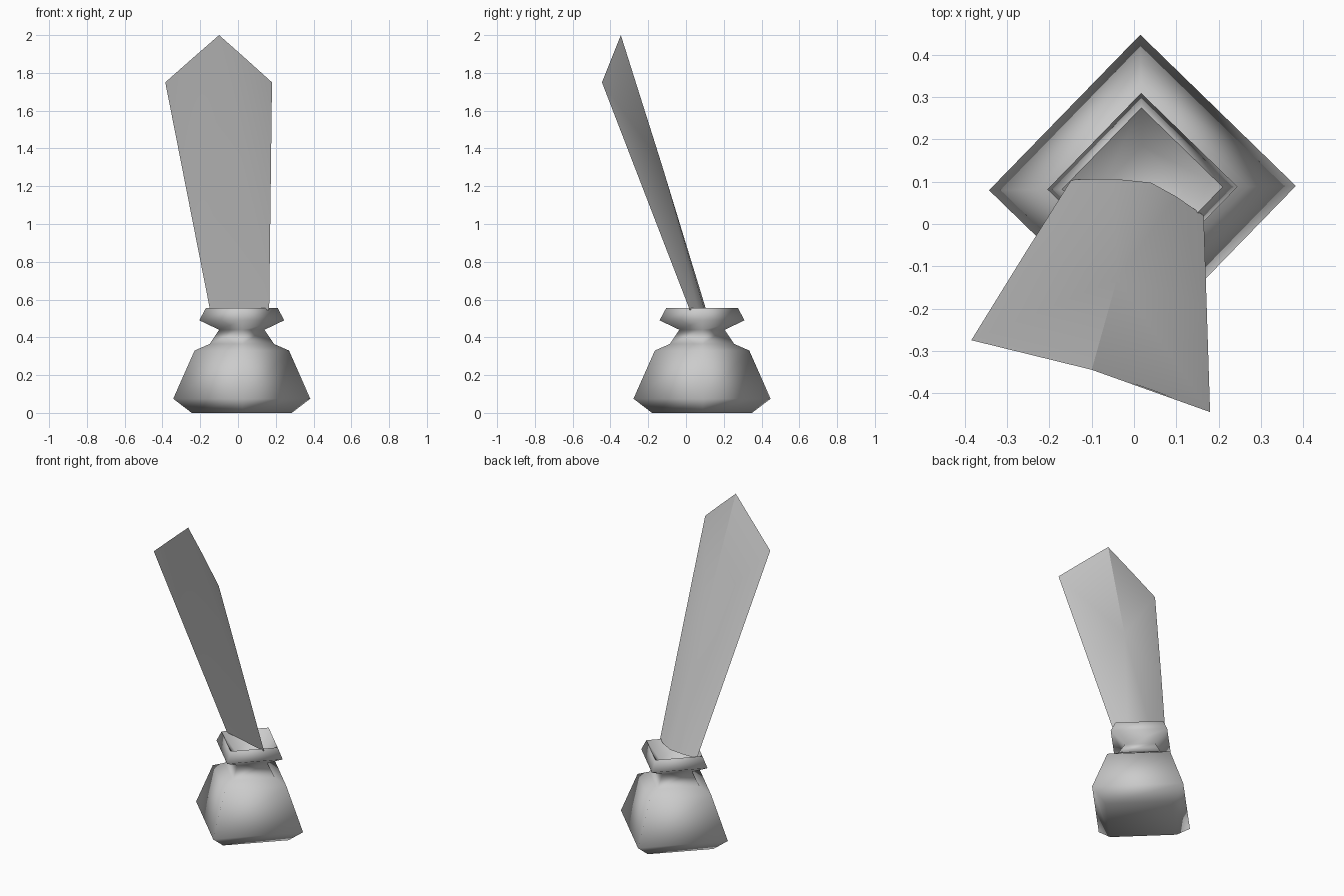
import bpy, bmesh, math

if "Cube" in bpy.data.objects:
    bpy.data.objects.remove(bpy.data.objects["Cube"])


def make_object(name, bm, angle):
    bmesh.ops.recalc_face_normals(bm, faces=bm.faces)
    mesh = bpy.data.meshes.new(name)
    bm.to_mesh(mesh)
    bm.free()
    ob = bpy.data.objects.new(name, mesh)
    bpy.context.collection.objects.link(ob)
    bpy.ops.object.select_all(action='DESELECT')
    ob.select_set(True)
    bpy.context.view_layer.objects.active = ob
    bpy.ops.object.shade_smooth_by_angle(angle=math.radians(angle))
    return ob


# Four-sided ink pot with a sunken mouth: (radius, height) profile turned about its own axis
profile = [(0.265, 0), (0.363, 0.075), (0.25, 0.33), (0.17, 0.365),
           (0.12, 0.44), (0.225, 0.49), (0.19, 0.555), (0.10, 0.46)]
cx, cy, turn = 0.02, 0.085, math.radians(0.8)
bm = bmesh.new()
rings = []
for r, z in profile:
    angles = [turn + k * math.pi / 2 for k in range(4)]
    rings.append([bm.verts.new((cx + r * math.cos(a), cy + r * math.sin(a), z)) for a in angles])
for lo, hi in zip(rings, rings[1:]):
    for k in range(4):
        n = (k + 1) % 4
        bm.faces.new((lo[k], lo[n], hi[n], hi[k]))
bm.faces.new(rings[0])
bm.faces.new(rings[-1])
make_object("ink_pot", bm, 100)

# Leaning feather: flat front, ridged back, pointed tip
points = {
    "left": (-0.385, -0.275, 1.75), "mid_l": (-0.24, -0.31, 1.878),
    "tip": (-0.10, -0.345, 2.0), "mid_r": (0.04, -0.392, 1.876),
    "right": (0.18, -0.445, 1.75), "ridge": (-0.04, -0.13, 1.32),
    "side_l": (-0.257, -0.068, 1.1), "side_r": (0.172, -0.194, 1.1),
    "b1": (-0.148, 0.105, 0.545), "b2": (-0.05, 0.107, 0.545),
    "b3": (0.04, 0.098, 0.545), "b4": (0.10, 0.065, 0.545),
    "b5": (0.165, 0.02, 0.545),
}
faces = [
    # back
    "left mid_l ridge", "mid_l tip ridge", "tip mid_r ridge", "mid_r right ridge",
    "side_l left ridge", "side_l ridge b2", "side_l b2 b1", "ridge b3 b2",
    "right side_r ridge", "side_r b4 ridge", "ridge b4 b3", "side_r b5 b4",
    # concave front and foot
    "left b1 tip", "tip b1 b5", "tip b5 right", "b1 b2 b3 b4 b5",
]
bm = bmesh.new()
v = {key: bm.verts.new(co) for key, co in points.items()}
for f in faces:
    bm.faces.new([v[key] for key in f.split()])
make_object("quill_feather", bm, 30)
